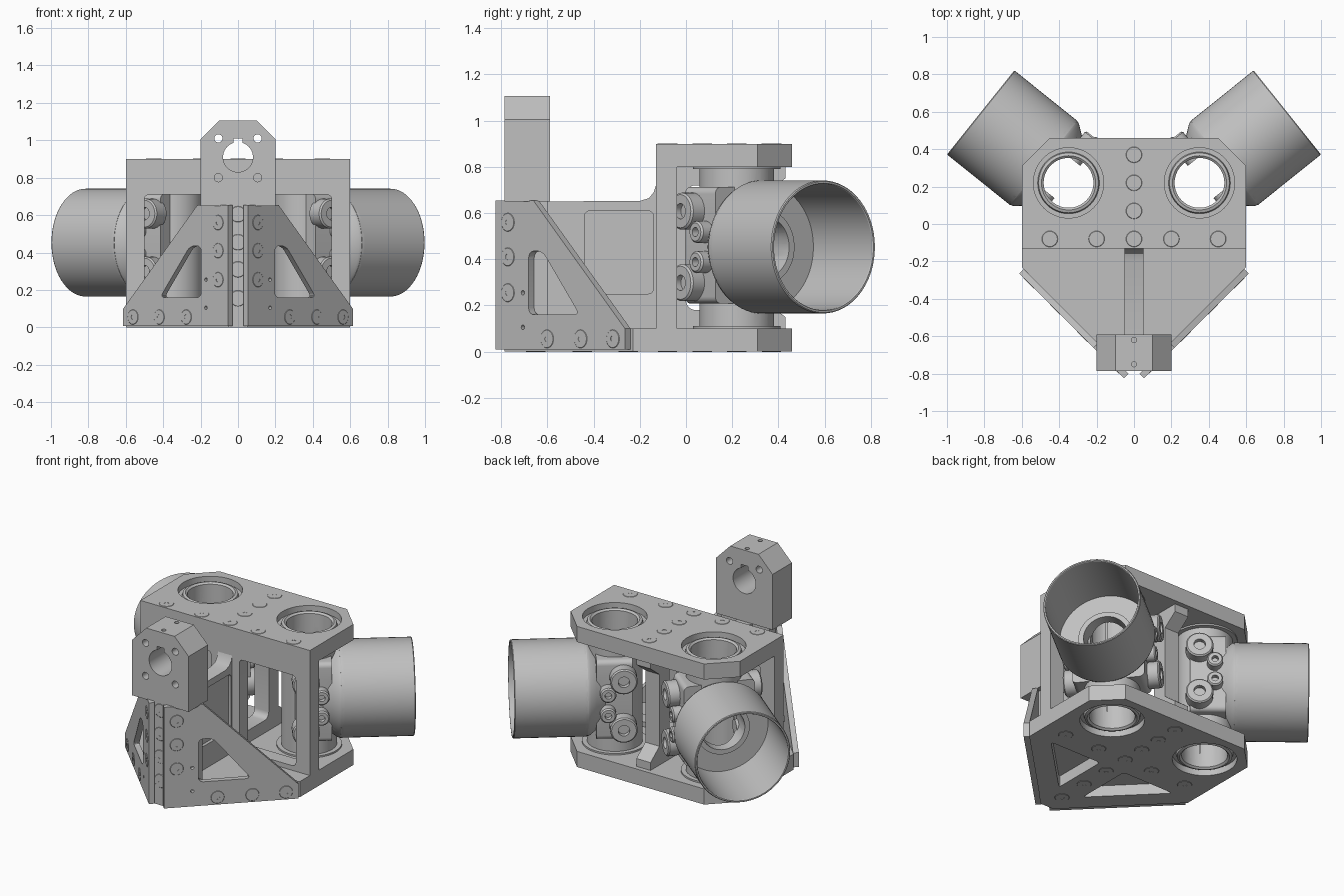
import bpy, bmesh, math
from mathutils import Matrix, Vector

if "Cube" in bpy.data.objects:
    bpy.data.objects.remove(bpy.data.objects["Cube"], do_unlink=True)

metal = bpy.data.materials.new("machined grey")
metal.use_nodes = True
GREY = (0.53, 0.53, 0.53, 1)
metal.diffuse_color = GREY
metal.node_tree.nodes["Principled BSDF"].inputs["Base Color"].default_value = GREY

X, Y, Z = Vector((1, 0, 0)), Vector((0, 1, 0)), Vector((0, 0, 1))
R = math.sqrt(0.5)


def frame(origin, u, v, w):
    m = Matrix((u, v, w)).transposed().to_4x4()
    m.translation = origin
    return m


def finish(name, bm, mat):
    bm.transform(mat)
    bm.normal_update()
    bmesh.ops.recalc_face_normals(bm, faces=bm.faces)
    me = bpy.data.meshes.new(name)
    bm.to_mesh(me)
    bm.free()
    me.materials.append(metal)
    ob = bpy.data.objects.new(name, me)
    bpy.context.collection.objects.link(ob)
    return ob


def prism(name, pts, depth, mat, radius=0):
    """Extrude a 2D outline along the frame's third axis."""
    bm = bmesh.new()
    bm.faces.new([bm.verts.new((a, b, 0)) for a, b in pts])
    bm.normal_update()
    if radius:
        bmesh.ops.bevel(bm, geom=bm.verts[:], offset=radius, segments=5,
                        profile=0.5, affect='VERTICES')
    ext = bmesh.ops.extrude_face_region(bm, geom=bm.faces[:])
    bmesh.ops.translate(bm, vec=(0, 0, depth),
                        verts=[e for e in ext["geom"] if isinstance(e, bmesh.types.BMVert)])
    return finish(name, bm, mat)


def rect(a0, a1, b0, b1):
    return [(a0, b0), (a1, b0), (a1, b1), (a0, b1)]


def lathe(name, pts, mat, closed=True, steps=64):
    """Spin (radius, height) points about the frame's third axis."""
    bm = bmesh.new()
    vs = [bm.verts.new((r, 0, h)) for r, h in pts]
    es = [bm.edges.new(p) for p in zip(vs, vs[1:])]
    if closed:
        es.append(bm.edges.new((vs[-1], vs[0])))
    bmesh.ops.spin(bm, geom=vs + es, axis=(0, 0, 1), cent=(0, 0, 0),
                   angle=2 * math.pi, steps=steps, use_merge=True)
    bmesh.ops.remove_doubles(bm, verts=bm.verts, dist=1e-5)
    return finish(name, bm, mat)


def cylinder(name, r, h0, h1, mat, steps=48):
    return lathe(name, [(0, h0), (r, h0), (r, h1), (0, h1)], mat, False, steps)


def combine(ob, others, op='DIFFERENCE'):
    for other in others:
        mod = ob.modifiers.new("cut", 'BOOLEAN')
        mod.operation, mod.solver, mod.object = op, 'EXACT', other
        bpy.context.view_layer.objects.active = ob
        bpy.ops.object.modifier_apply(modifier=mod.name)
        bpy.data.objects.remove(other, do_unlink=True)
    return ob


def screw(name, origin, w, r=0.045):
    """Nearly flush screw head with a socket."""
    u = w.orthogonal().normalized()
    lathe(name, [(0, 0.0006), (r * .3, 0.0006), (r * .3, 0.002), (r * .9, 0.002), (r, -0.002), (0, -0.002)],
          frame(origin, u, w.cross(u), w), False, 24)


def flat(x, y, z):
    return frame((x, y, z), X, Y, Z)


def side(x):      # outline in (y, z), extruded along +x
    return frame((x, 0, 0), Y, Z, X)


def front(y):     # outline in (x, z), extruded along +y
    return frame((0, y, 0), X, Z, Y)


HUB_X, HUB_Y, MID = 0.35, 0.22, 0.453
SIDES = (1, -1)

# Base plate with bearing holes and underside pockets
back_corners = [(0.6, 0.31), (0.45, 0.46), (-0.45, 0.46), (-0.6, 0.31)]
base = prism("base_plate", back_corners + [(-0.6, -0.23), (-0.05, -0.78), (0.05, -0.78), (0.6, -0.23)],
             0.1, flat(0, 0, 0))
top = prism("top_plate", back_corners + [(-0.6, -0.13), (0.6, -0.13)], 0.1, flat(0, 0, 0.8))
for s in SIDES:
    for plate in (base, top):
        combine(plate, [cylinder("cutter", 0.188, -0.2, 1.2, flat(s * HUB_X, HUB_Y, 0))])
    pocket = [(s * 0.09, -0.2), (s * 0.46, -0.2), (s * 0.09, -0.57)]
    combine(base, [prism("cutter", pocket, 0.08, flat(0, 0, -0.01), 0.025)])

# Upright wall with two windows
wall = prism("front_wall", rect(-0.6, 0.6, 0.1, 0.8), 0.09, front(-0.13))
for s in SIDES:
    combine(wall, [prism("cutter", rect(s * 0.1, s * 0.5, 0.13, 0.71), 0.3, front(-0.2), 0.025)])

# Central rib in front of the wall, with shallow side pockets
rib = prism("centre_rib", [(-0.7, 0.1), (-0.13, 0.1), (-0.13, 0.72), (-0.14, 0.69), (-0.16, 0.665),
                           (-0.2, 0.652), (-0.7, 0.65)], 0.1, side(-0.05))
for x in (-0.08, 0.03):
    combine(rib, [prism("cutter", rect(-0.44, -0.14, 0.25, 0.61), 0.05, side(x), 0.025)])

# Rear web joining base and top plates, with feet and a window
web = prism("rear_web", [(-0.04, 0.1), (0.43, 0.1), (0.43, 0.15), (0.34, 0.22), (0.34, 0.68),
                         (0.43, 0.75), (0.43, 0.8), (-0.04, 0.8)], 0.1, side(-0.05))
combine(web, [prism("cutter", rect(0, 0.24, 0.18, 0.72), 0.3, side(-0.15), 0.04)])

# Front post carrying the gussets
prism("front_post", [(-0.05, -0.785), (0.05, -0.785), (0.17, -0.66), (0.17, -0.6),
                     (-0.17, -0.6), (-0.17, -0.66)], 0.65, flat(0, 0, 0))

# Mounting block with keyed bore and bolt holes
block = prism("mounting_block", [(-0.2, 0.65), (0.2, 0.65), (0.2, 1.005), (0.1, 1.107),
                                 (-0.1, 1.107), (-0.2, 1.005)], 0.195, front(-0.785))
bore = frame((0, 0, 0.91), X, Z, -Y)
combine(block, [cylinder("cutter", 0.08, 0.5, 0.9, bore),
                prism("cutter", rect(-0.025, 0.025, 0.93, 1.01), 0.4, front(-0.9))])
for s in SIDES:
    for z, deep in ((1.01, 0.5), (0.8, 0.7)):
        hole = frame((s * 0.105, 0, z), X, Z, -Y)
        combine(block, [cylinder("cutter", 0.022, deep, 0.9, hole, 24)])
for y in (-0.62, -0.75):
    combine(block, [cylinder("cutter", 0.014, 1.05, 1.2, flat(0, y, 0), 16)])

# Angled gusset plates
for s in SIDES:
    u, w = Vector((s * R, R, 0)), Vector((s * R, -R, 0))

    def along(pts):
        return [((y + 0.8) / R, z) for y, z in pts]

    inner = Vector((s * 0.0525, -0.7775, 0))
    gusset = prism("gusset_plate", along([(-0.823, 0.008), (-0.263, 0.008), (-0.263, 0.1),
                                          (-0.66, 0.655), (-0.823, 0.655)]), 0.034, frame(inner, u, Z, w))
    window = along([(-0.68, 0.16), (-0.68, 0.435), (-0.62, 0.435), (-0.46, 0.16)])
    cuts = [prism("cutter", window, 0.2, frame(inner - w * 0.1, u, Z, w), 0.03)]
    for z in (0.255, 0.105):
        cuts.append(cylinder("cutter", 0.01, 0.01, 0.1,
                             frame(inner + u * (0.095 / R) + Z * z, u, Z, w), 16))
    combine(gusset, cuts)
    for y, z in ((-0.77, 0.255), (-0.77, 0.41), (-0.77, 0.56), (-0.6, 0.055), (-0.455, 0.055), (-0.315, 0.055)):
        screw("gusset_screw", inner + u * ((y + 0.8) / R) + w * 0.034 + Z * z, w, 0.042)

# Plate and post screws
for z in (0.155, 0.31, 0.455, 0.605):
    screw("post_screw", Vector((0, -0.785, z)), -Y)
spots = [(0, 0.37), (0, 0.22), (0, 0.07)] + [(x, -0.08) for x in (-0.45, -0.2, 0, 0.2, 0.45)]
for x, y in spots:
    screw("top_screw", Vector((x, y, 0.9)), Z)
for x, y in spots + [(0, -0.25), (0, -0.45), (0, -0.65)]:
    screw("bottom_screw", Vector((x, y, 0)), -Z)

# Swivelling hubs with open cups
for s in SIDES:
    centre = Vector((s * HUB_X, HUB_Y, 0))
    d = Vector((s * 0.78, 0.625, 0)).normalized()
    p = Z.cross(d)
    axis = frame(centre + Z * MID, p, Z, d)
    upright = flat(centre.x, centre.y, 0)

    # Hub body: vertical barrel, clamp pads and flared collar
    hub = cylinder("swivel_hub", 0.162, 0.07, 0.83, upright, 64)
    pads = prism("pads", rect(-0.215, 0.215, -0.245, 0.26), 0.21,
                 frame(centre + Z * MID - d * 0.09, p, Z, d), 0.03)
    collar = lathe("collar", [(0, 0), (0.19, 0), (0.21, 0.06), (0.255, 0.12), (0.282, 0.155),
                              (0.288, 0.175), (0.288, 0.19), (0, 0.19)], axis, False)
    combine(hub, [pads, collar], 'UNION')
    combine(hub, [cylinder("cutter", 0.133, -0.1, 1, upright, 64),
                  cylinder("cutter", 0.13, 0.01, 0.5, axis, 64)])

    # Open cup
    lathe("cup", [(0.288, 0.17), (0.288, 0.597), (0.284, 0.602), (0.276, 0.602), (0.273, 0.597),
                  (0.273, 0.17)], axis)
    lathe("cup_seat_ring", [(0.13, 0.185), (0.16, 0.185), (0.16, 0.2), (0.13, 0.2)], axis)

    # Bearings in the top and base plates
    for z, up in ((0.8, Z), (0.1, -Z)):
        seat = frame(centre + Z * z, X, Y, up)
        lathe("bearing_ring", [(0.133, -0.01), (0.19, -0.01), (0.19, 0.06), (0.165, 0.06),
                               (0.16, 0.08), (0.145, 0.085), (0.133, 0.075)], seat)

    # Clamp bolts on both flanks of the hub
    for q in SIDES:
        for t, dz, r, tip, root in ((-0.035, 0.155, 0.08, 0.285, 0.195), (0.055, 0.065, 0.047, 0.275, 0.11)):
            for v in SIDES:
                m = frame(centre + Z * (MID + v * dz) + d * t, d, Z, p * q)
                lathe("clamp_bolt", [(0, root), (r, root), (r, tip - 0.008),
                                     (r - 0.008, tip), (r * 0.42, tip), (r * 0.42, tip - 0.03),
                                     (0, tip - 0.03)], m, False, 32)

# Smooth curved faces, keep edges crisp
bpy.ops.object.select_all(action='DESELECT')
for ob in bpy.context.collection.objects:
    if ob.type == 'MESH' and metal.name in ob.data.materials:
        ob.select_set(True)
        bpy.context.view_layer.objects.active = ob
bpy.ops.object.shade_smooth_by_angle(angle=math.radians(30))
